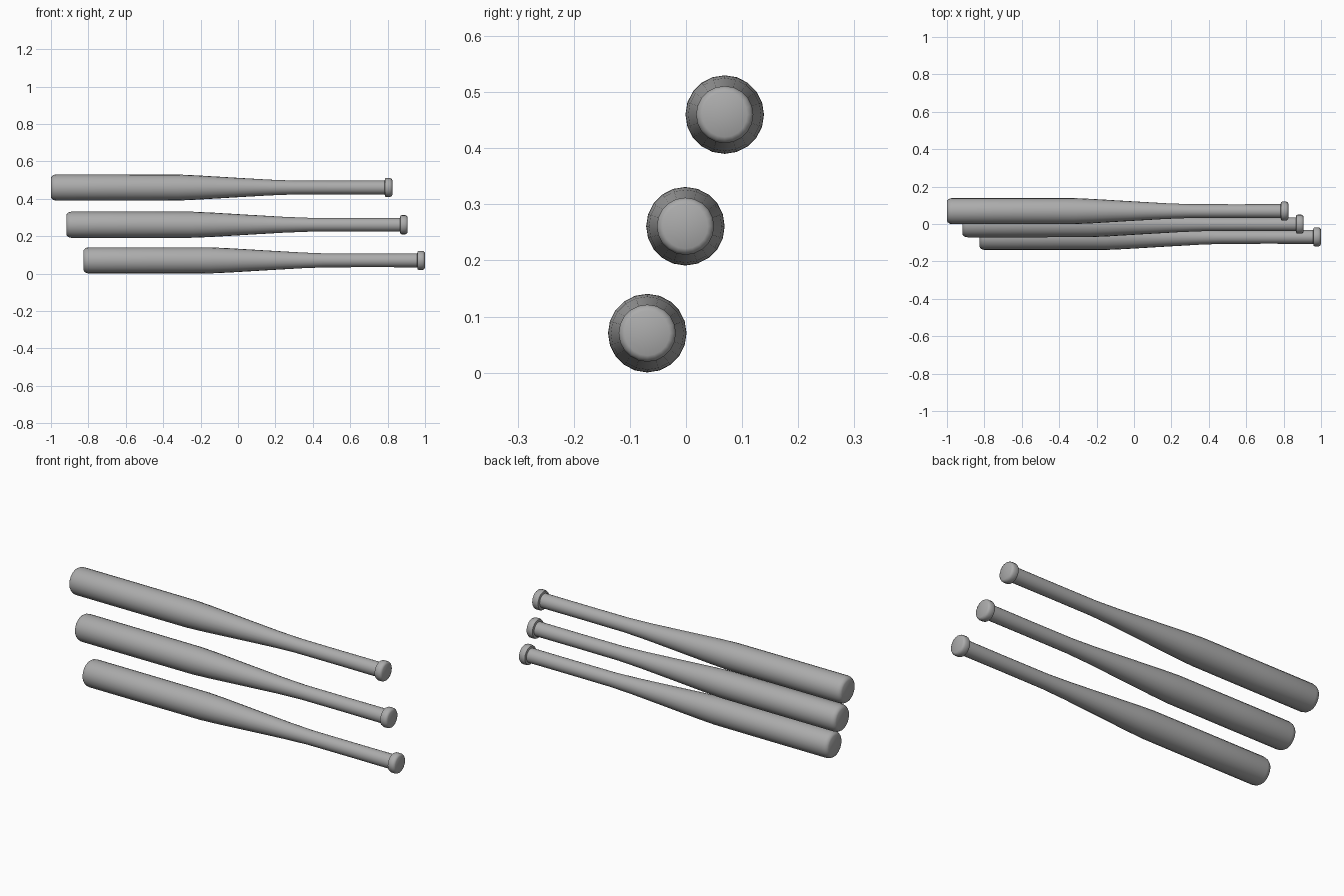
import bpy, bmesh, math

if "Cube" in bpy.data.objects:
    bpy.data.objects.remove(bpy.data.objects["Cube"])

SIDES = 20
# (distance from barrel tip, radius) along one bat
PROFILE = [(0, 0), (0, 0.053), (0.005, 0.061), (0.014, 0.067), (0.028, 0.07),
           (0.35, 0.07), (0.68, 0.0695), (0.78, 0.065), (0.98, 0.053), (1.17, 0.042),
           (1.30, 0.037), (1.55, 0.0365), (1.784, 0.037),
           (1.786, 0.048), (1.793, 0.051), (1.813, 0.051), (1.821, 0.047),
           (1.825, 0.040), (1.825, 0)]

# Dark grey finish
grey = bpy.data.materials.new("dark_grey")
grey.diffuse_color = (0.41, 0.41, 0.41, 1)
grey.use_nodes = True
grey.node_tree.nodes["Principled BSDF"].inputs["Base Color"].default_value = grey.diffuse_color


def bat(name, x, y, z):
    bm = bmesh.new()
    rings = []
    for t, r in PROFILE:
        if r == 0:
            rings.append([bm.verts.new((t, 0, 0))])
        else:
            rings.append([bm.verts.new((t, r * math.cos(a), r * math.sin(a)))
                          for a in (2 * math.pi * i / SIDES for i in range(SIDES))])
    for a, b in zip(rings, rings[1:]):
        for i in range(SIDES):
            j = (i + 1) % SIDES
            if len(a) == 1:
                bm.faces.new((a[0], b[i], b[j]))
            elif len(b) == 1:
                bm.faces.new((a[i], b[0], a[j]))
            else:
                bm.faces.new((a[i], b[i], b[j], a[j]))
    bmesh.ops.recalc_face_normals(bm, faces=bm.faces)
    mesh = bpy.data.meshes.new(name)
    bm.to_mesh(mesh)
    bm.free()
    mesh.materials.append(grey)
    ob = bpy.data.objects.new(name, mesh)
    bpy.context.collection.objects.link(ob)
    ob.location = (x, y, z)
    bpy.ops.object.select_all(action='DESELECT')
    ob.select_set(True)
    bpy.context.view_layer.objects.active = ob
    bpy.ops.object.shade_smooth_by_angle(angle=math.radians(40))


# Three staggered bats, bottom to top
bat("lower_bat", -0.826, -0.069, 0.0705)
bat("middle_bat", -0.918, -0.001, 0.261)
bat("upper_bat", -1.0, 0.069, 0.460)
